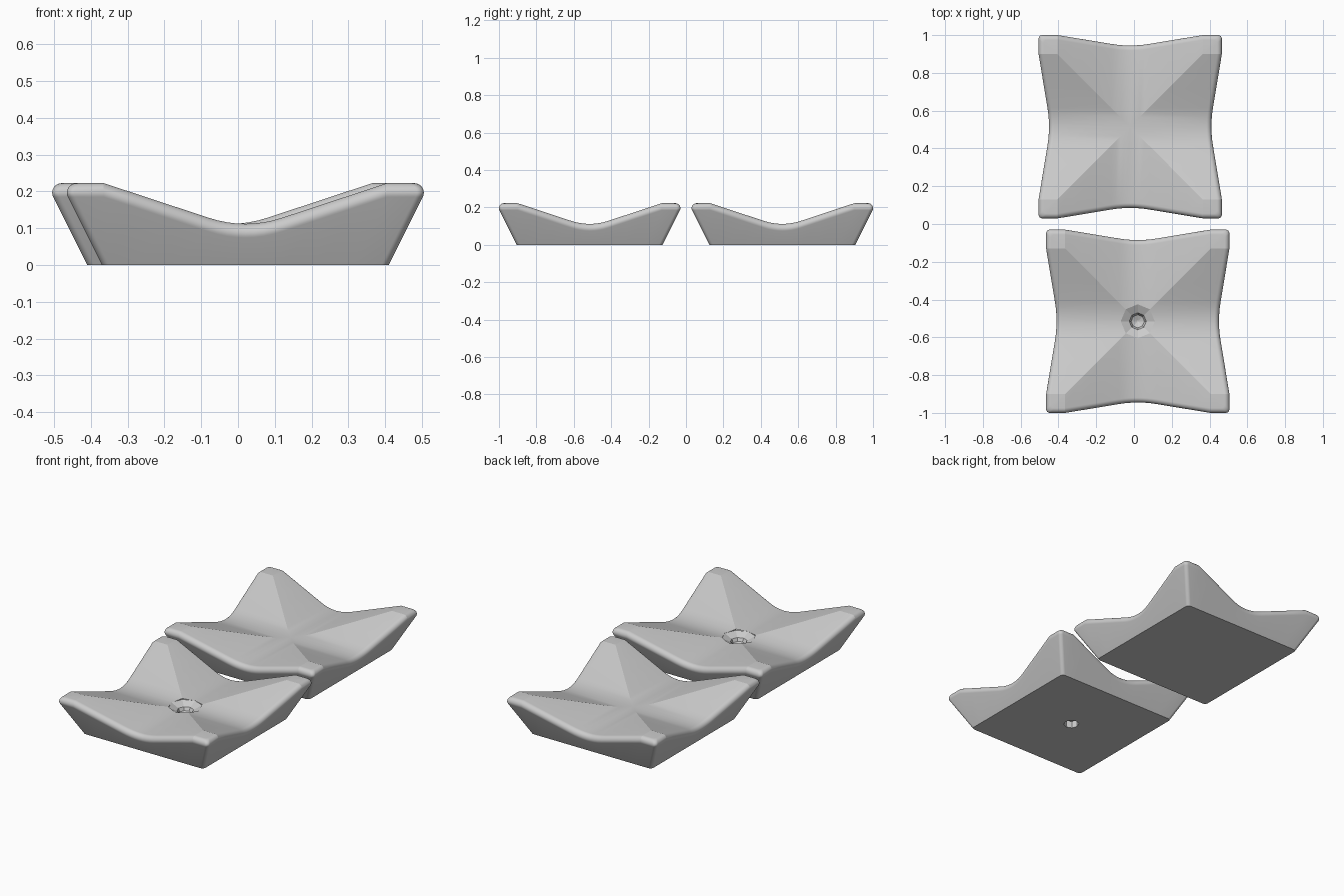
import bpy, bmesh, math

cube = bpy.data.objects.get("Cube")
if cube:
    bpy.data.objects.remove(cube, do_unlink=True)

gray = bpy.data.materials.new("plain gray")
gray.use_nodes = True
COLOR = (0.6, 0.6, 0.6, 1)
gray.diffuse_color = COLOR
gray.node_tree.nodes["Principled BSDF"].inputs["Base Color"].default_value = COLOR

BASE, FLARE = 0.39, 0.5        # half width at the floor, outward lean of the walls
ROUND, CORNER = 0.026, 0.02    # radius of the rim and of the upright corners
FLAT = 0.385                   # where the level corner pads begin
HALF = [0, 0.025, 0.05, 0.075, 0.1, 0.2, 0.3, FLAT]
SIDE = [-t for t in HALF[:0:-1]] + HALF


def height(t):
    """Valley profile: rounded floor, straight ramp, level pad."""
    t = min(abs(t), FLAT)
    return 0.112 + 1.65 * t * t if t < 0.1 else 0.1285 + 0.33 * (t - 0.1)


def rim(t, step):
    """Half width and height of one ring at a place along a side."""
    if step == 0:
        return BASE, 0
    lean = math.atan(FLARE)
    angle = -lean + (math.pi / 2 + lean) * (step - 1) / 10
    low = height(t) - ROUND
    middle = BASE + FLARE * low - ROUND * math.hypot(1, FLARE)
    return middle + ROUND * math.cos(angle), low + ROUND * math.sin(angle)


def ring(step):
    """Closed loop of points round the tile; step 12 is the diagonal creases."""
    points = []
    for quarter in range(4):
        loop = []
        for t in SIDE:
            if step == 12:
                loop.append((t, -abs(t), height(t)))
            else:
                wide, z = rim(t, step)
                limit = wide - CORNER
                loop.append((max(-limit, min(limit, t)), -wide, z))
        wide, z = rim(FLAT, step)
        for i in range(9):
            a = -math.pi / 2 + math.pi / 2 * i / 8
            c = wide - CORNER
            loop.append((FLAT, -FLAT, height(FLAT)) if step == 12 else
                        (c + CORNER * math.cos(a), -c + CORNER * math.sin(a), z))
        for x, y, z in loop:
            for _ in range(quarter):
                x, y = -y, x
            points.append((x, y, z))
    return points


def finish(bm, name, place):
    bmesh.ops.remove_doubles(bm, verts=bm.verts, dist=0.0001)
    bmesh.ops.recalc_face_normals(bm, faces=bm.faces)
    mesh = bpy.data.meshes.new(name)
    bm.to_mesh(mesh)
    bm.free()
    mesh.materials.append(gray)
    obj = bpy.data.objects.new(name, mesh)
    obj.location = place
    bpy.context.collection.objects.link(obj)
    return obj


def tile(name, place):
    bm = bmesh.new()
    rings = [[bm.verts.new(p) for p in ring(step)] for step in range(13)]
    bm.faces.new(rings[0][::-1])
    for low, high in zip(rings, rings[1:]):
        for i in range(len(low)):
            j = (i + 1) % len(low)
            bm.faces.new((low[i], low[j], high[j], high[i]))
    return finish(bm, name, place)


def turned(name, profile, place, sides=8):
    """Cutter made by turning a radius and height profile."""
    bm = bmesh.new()
    loops = [[bm.verts.new((r * math.cos(math.tau * i / sides),
                            r * math.sin(math.tau * i / sides), z))
              for i in range(sides)] for r, z in profile]
    for a, b in zip(loops, loops[1:]):
        for i in range(sides):
            j = (i + 1) % sides
            bm.faces.new((a[i], a[j], b[j], b[i]))
    bm.faces.new(loops[0])
    bm.faces.new(loops[-1])
    obj = finish(bm, name, place)
    obj.hide_render = True
    return obj


def cut(target, cutter):
    mod = target.modifiers.new("hole", "BOOLEAN")
    mod.operation, mod.solver, mod.object = "DIFFERENCE", "EXACT", cutter
    bpy.context.view_layer.objects.active = target
    bpy.ops.object.modifier_apply(modifier=mod.name)
    bpy.data.objects.remove(cutter, do_unlink=True)


FRONT, BACK = (0.02, -0.515, 0), (-0.02, 0.515, 0)
front_tile = tile("front_tile", FRONT)
back_tile = tile("back_tile", BACK)

# Countersunk fixing hole above, socket below
cut(front_tile, turned("countersink", [(0.09, 0.2), (0.09, 0.112), (0.045, 0.09),
                                       (0.035, 0.072), (0.005, 0.06)], FRONT))
cut(front_tile, turned("socket", [(0.042, -0.05), (0.042, 0.04)], FRONT))

for obj in (front_tile, back_tile):
    bpy.ops.object.select_all(action="DESELECT")
    obj.select_set(True)
    bpy.context.view_layer.objects.active = obj
    bpy.ops.object.shade_smooth_by_angle(angle=math.radians(16))
